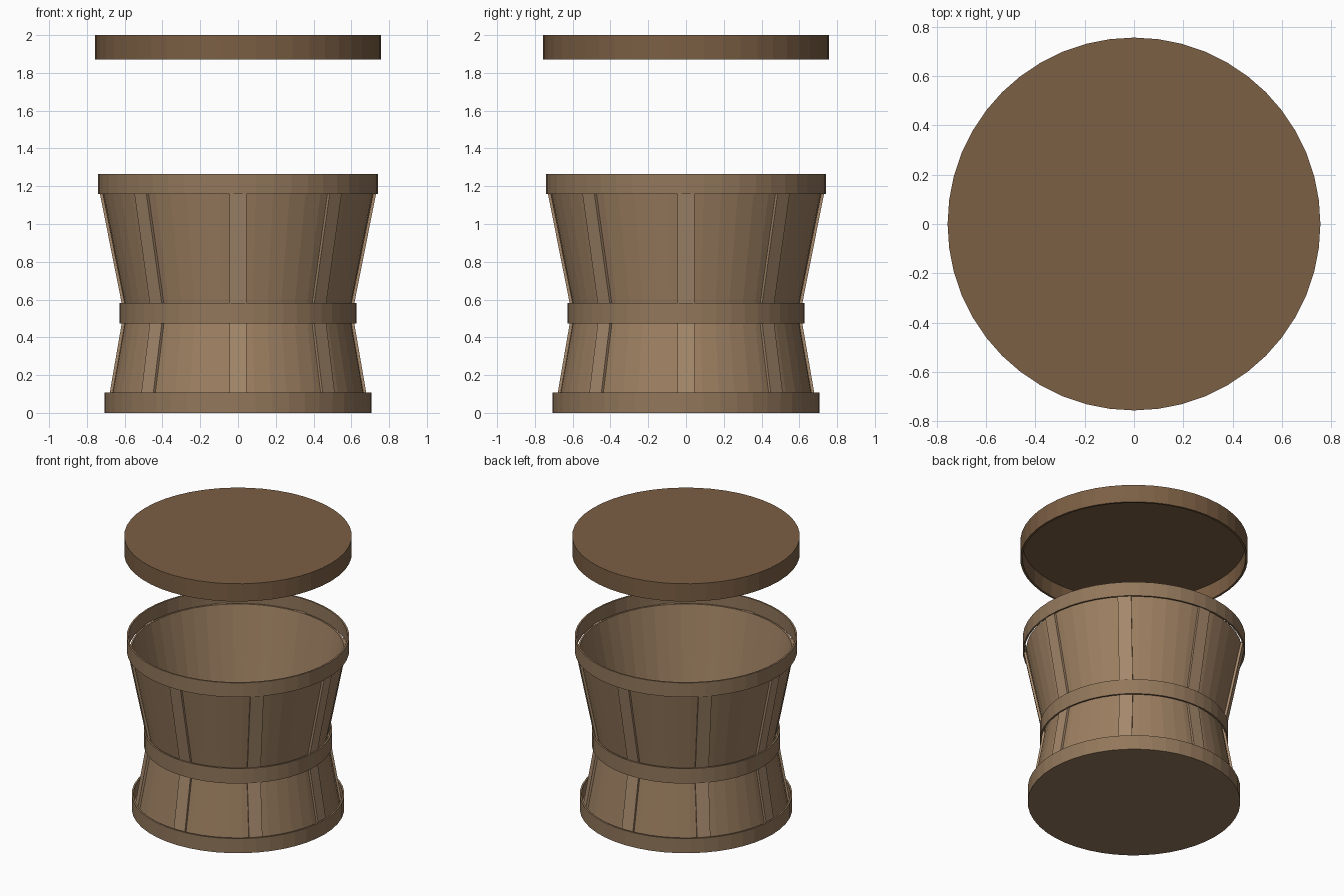
import bpy, bmesh
from math import sin, cos, pi

if "Cube" in bpy.data.objects:
    bpy.data.objects.remove(bpy.data.objects["Cube"])

SIDES = 48

def material(name, rgb):
    m = bpy.data.materials.new(name)
    m.diffuse_color = (*rgb, 1)
    m.use_nodes = True
    m.node_tree.nodes["Principled BSDF"].inputs["Base Color"].default_value = m.diffuse_color
    return m

WOOD = material("wood", (0.33, 0.21, 0.118))
HOOP = material("hoop_wood", (0.29, 0.185, 0.105))
SLAT = material("slat_wood", (0.38, 0.25, 0.15))
LID = material("lid_wood", (0.20, 0.115, 0.058))

def finish(name, bm, mat):
    bmesh.ops.remove_doubles(bm, verts=bm.verts, dist=1e-5)
    bmesh.ops.recalc_face_normals(bm, faces=bm.faces)
    me = bpy.data.meshes.new(name)
    bm.to_mesh(me)
    bm.free()
    me.materials.append(mat)
    ob = bpy.data.objects.new(name, me)
    bpy.context.collection.objects.link(ob)
    return ob

def lathe(name, profile, mat, closed=True):
    """Revolve an (r, z) profile; closed joins its last point to its first."""
    bm = bmesh.new()
    rings = []
    for r, z in profile:
        if r == 0:
            rings.append([bm.verts.new((0, 0, z))] * SIDES)
        else:
            rings.append([bm.verts.new((r * cos(2 * pi * i / SIDES), r * sin(2 * pi * i / SIDES), z))
                          for i in range(SIDES)])
    pairs = list(zip(rings, rings[1:])) + ([(rings[-1], rings[0])] if closed else [])
    for a, b in pairs:
        for i in range(SIDES):
            j = (i + 1) % SIDES
            quad = list(dict.fromkeys((a[i], a[j], b[j], b[i])))
            if len(quad) > 2:
                bm.faces.new(quad)
    return finish(name, bm, mat)

def slat(name, angle, spine, width, thick, mat):
    """Bent board following the (r, z) spine on its outer face."""
    bm = bmesh.new()
    c, s = cos(angle), sin(angle)
    rings = []
    for r, z in spine:
        corners = [(r, -width / 2), (r, width / 2), (r - thick, width / 2), (r - thick, -width / 2)]
        rings.append([bm.verts.new((c * x - s * y, s * x + c * y, z)) for x, y in corners])
    for a, b in zip(rings, rings[1:]):
        for i in range(4):
            bm.faces.new((a[i], a[(i + 1) % 4], b[(i + 1) % 4], b[i]))
    bm.faces.new(rings[0])
    bm.faces.new(rings[-1])
    return finish(name, bm, mat)

# waisted basket wall
lathe("basket_wall", [(0.682, 0.02), (0.592, 0.53), (0.718, 1.17),
                      (0.706, 1.17), (0.580, 0.53), (0.670, 0.02)], WOOD)

# base tray: closed floor with a raised hoop
lathe("base_tray", [(0, 0), (0.707, 0), (0.707, 0.107), (0.695, 0.107), (0.695, 0.02), (0, 0.02)],
      HOOP, closed=False)

# waist and rim hoops
for name, r, z0, z1 in (("waist_hoop", 0.627, 0.473, 0.583), ("rim_hoop", 0.74, 1.16, 1.265)):
    lathe(name, [(r, z0), (r, z1), (r - 0.012, z1), (r - 0.012, z0)], HOOP)

# eight vertical slats
for k in range(8):
    slat(f"slat_{k + 1}", k * pi / 4, [(0.694, 0.02), (0.606, 0.53), (0.733, 1.17)], 0.09, 0.016, SLAT)

# floating lid, hollow underneath
lathe("lid", [(0, 2.0), (0.757, 2.0), (0.757, 1.87), (0.742, 1.87), (0.742, 1.985), (0, 1.985)],
      LID, closed=False)
